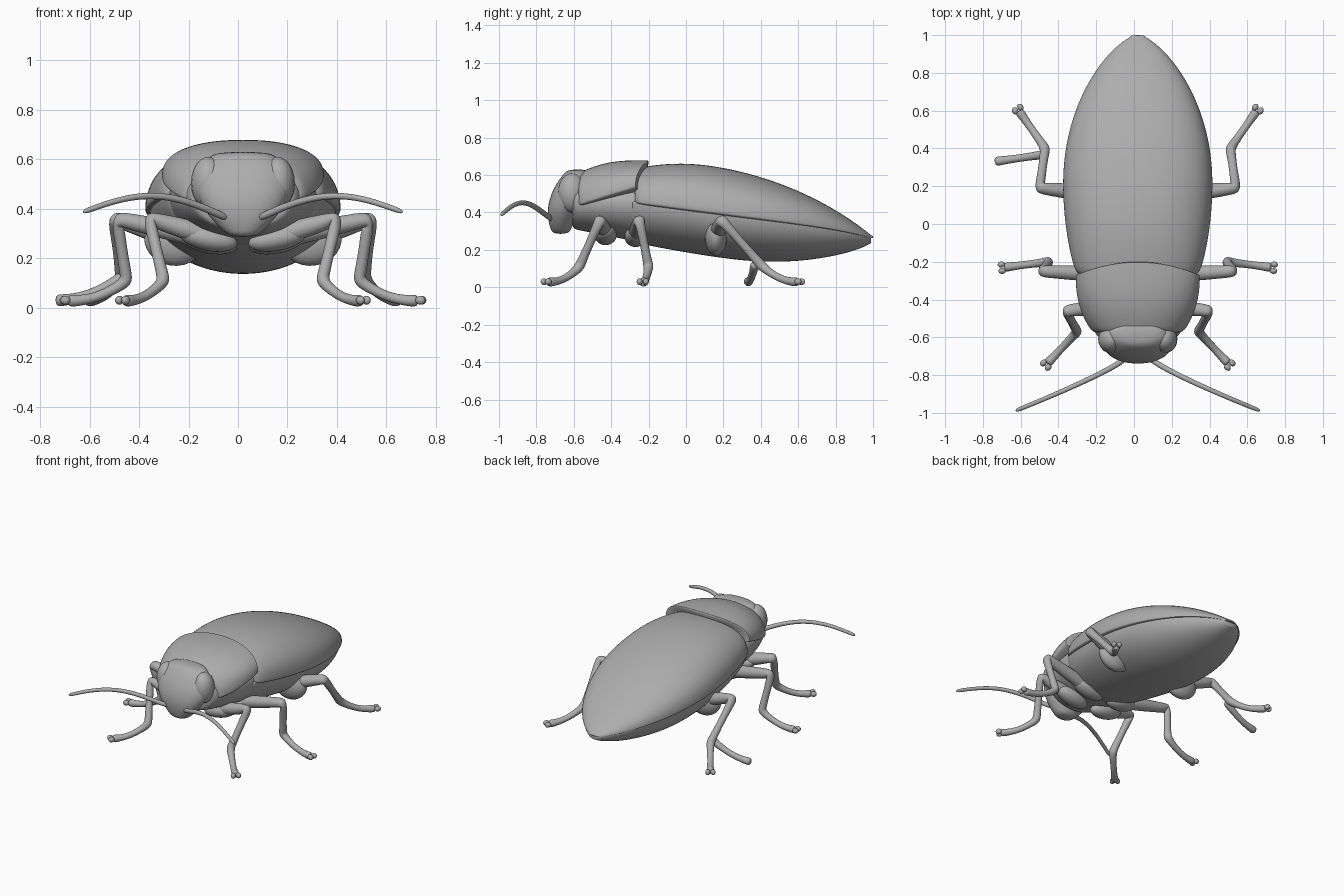
import bpy, bmesh, math
from mathutils import Vector

old = bpy.data.objects.get("Cube")
if old:
    bpy.data.objects.remove(old, do_unlink=True)

AXIS = Vector((.02, 0, 0))  # the body axis sits slightly off centre

shell_grey = bpy.data.materials.new("shell grey")
shell_grey.use_nodes = True
shell_grey.diffuse_color = (.42, .42, .42, 1)
shader = shell_grey.node_tree.nodes["Principled BSDF"]
shader.inputs["Base Color"].default_value = shell_grey.diffuse_color


def finish(name, bm):
    bmesh.ops.recalc_face_normals(bm, faces=bm.faces)
    for face in bm.faces:
        face.smooth = True
    mesh = bpy.data.meshes.new(name)
    bm.to_mesh(mesh)
    bm.free()
    mesh.materials.append(shell_grey)
    part = bpy.data.objects.new(name, mesh)
    bpy.context.collection.objects.link(part)
    return part


def skin(name, rings):
    """Bridge a list of point rings, cap both ends and smooth the result."""
    bm = bmesh.new()
    rows = [[bm.verts.new(point) for point in ring] for ring in rings]
    count = len(rows[0])
    for a, b in zip(rows, rows[1:]):
        for i in range(count):
            j = (i + 1) % count
            bm.faces.new((a[i], a[j], b[j], b[i]))
    bm.faces.new(rows[0])
    bm.faces.new(rows[-1])
    smooth = finish(name, bm).modifiers.new("smooth", 'SUBSURF')
    smooth.levels = smooth.render_levels = 2


def ellipsoid(name, location, size, tilt=0, turn=0):
    bm = bmesh.new()
    bmesh.ops.create_uvsphere(bm, u_segments=20, v_segments=12, radius=1)
    part = finish(name, bm)
    part.location, part.scale = location, size
    part.rotation_euler = (0, tilt, turn)


def angles(count):
    return [math.tau * i / count for i in range(count)]


def signed_power(value, power):
    return math.copysign(abs(value) ** power, value)


def dome(at, peak, before, after, power=1):
    """Rounded swell: one at the peak, zero at the given distances from it."""
    u = (at - peak) / (before if at < peak else after)
    return max(0, 1 - u * u) ** power


def end_lip(ring, shift):
    """A shrunken copy of an end ring, pushed outwards to round the edge."""
    centre = sum(ring, Vector()) / len(ring)
    return [centre.lerp(p, .85) + Vector((0, shift, 0)) for p in ring]


def body_loft(name, start, end, width, rim, rise, drop, bow=0, steps=14):
    """Loft along y; width, rim, rise and drop are functions of y."""
    rings = []
    for i in range(steps + 1):
        t = math.sin(i / steps * math.pi / 2)
        y = start + (end - start) * t
        ring = []
        for a in angles(28):
            s = math.sin(a)
            x = signed_power(math.cos(a), .87 if s > 0 else 1)
            height = rise(y) * s ** .87 if s > 0 else drop(y) * s
            lobe = bow * t ** 4 * (1 - x * x)
            ring.append(AXIS + Vector((width(y) * x, y + lobe, rim(y) + height)))
        rings.append(ring)
    skin(name, [end_lip(rings[0], -.01)] + rings + [end_lip(rings[-1], .01)])


# wing cases and the belly beneath them share one outline
def outline(y):
    return .01 + .39 * dome(y, .22, 1, .78, .7)


def case_rim(y):
    return .42 - .13 * y - .03 * max(0, y) ** 6


body_loft("wing_cases", -.27, .99, outline, case_rim,
          rise=lambda y: .01 + .24 * dome(y, .1, .7, .9),
          drop=lambda y: .03 * dome(y, 0, 1, 1))
body_loft("belly", -.3, .98, lambda y: .95 * outline(y), case_rim,
          rise=lambda y: .02 * dome(y, 0, 1, 1),
          drop=lambda y: .01 + .23 * dome(y, .25, 1.5, .75, .75))


# shield behind the head, with a lobed rear edge, and the chest below it
def shield_rim(y):
    return .62 + .3 * y


body_loft("shield", -.57, -.27, lambda y: .33 * dome(y, -.3, .4, .4, .5), shield_rim,
          rise=lambda y: .68 - .9 * (y + .3) ** 2 - shield_rim(y),
          drop=lambda y: .04, bow=.07)
body_loft("chest", -.6, -.2, lambda y: .3 * dome(y, -.25, .5, .5, .5), lambda y: .45,
          rise=lambda y: .12, drop=lambda y: .26 + .2 * y)

# head: stacked rings that narrow down to the mouth
head_rings = []
for step in range(12):
    z = .285 + step * .0315
    half = .02 + .175 * dome(z, .52, .26, .16)
    front = -.74 + 2 * (z - .4) ** 2
    back = -.52 - .5 * max(0, .5 - z)
    head_rings.append([AXIS + Vector((
        half * signed_power(math.cos(a), .85),
        (front + back) / 2 + (back - front) / 2 * math.sin(a), z)) for a in angles(24)])
skin("head", head_rings)


def tube(name, path):
    """Round limb through (point, radius) pairs."""
    points = [point for point, radius in path]
    up, rings = Vector((.1, .3, 1)), []
    for i, (point, radius) in enumerate(path):
        along = (points[min(i + 1, len(points) - 1)] - points[max(i - 1, 0)]).normalized()
        up = (up - along * up.dot(along)).normalized()
        side = along.cross(up)
        rings.append([point + radius * 1.1 * (math.cos(a) * up + math.sin(a) * side)
                      for a in angles(8)])
    skin(name, rings)


# thickness along each leg segment: fraction of its length, radius
FEMUR = ((0, .035), (.3, .045), (.85, .034))
TIBIA = ((0, .032), (.12, .027), (.5, .021), (.88, .025))
FOOT = ((0, .028), (.15, .022), (.5, .019), (.85, .022), (1, .028))


def segment(a, b, thickness, sag=0):
    return [(a.lerp(b, f) - Vector((0, 0, sag * dome(f, .5, .5, .5))), radius)
            for f, radius in thickness]


def claws(name, ankle, toe):
    """Two small lobes at the end of a foot."""
    along = toe - ankle
    along.z = 0
    along.normalize()
    across = Vector((-along.y, along.x, 0))
    for k in (-1, 1):
        ellipsoid(name, toe + along * .01 + across * k * .017, (.02, .016, .018),
                  turn=math.atan2(along.y, along.x))


# hip, knee, ankle and toe, with x measured from the body axis
LEGS = {
    "front": ((.1, -.43, .28), (.38, -.46, .36), (.32, -.57, .11), (.48, -.74, .03)),
    "middle": ((.1, -.27, .27), (.51, -.25, .36), (.47, -.2, .11), (.71, -.23, .03)),
    "hind": ((.24, .16, .27), (.52, .19, .36), (.49, .4, .12), (.63, .6, .03)),
}

for side, label in ((1, "left"), (-1, "right")):
    def place(x, y, z):
        return AXIS + Vector((side * x, y, z))

    for which, joints in LEGS.items():
        hip, knee, ankle, toe = [place(*joint) for joint in joints]
        tube(f"{label}_{which}_leg", segment(hip, knee, FEMUR)
             + segment(knee, ankle, TIBIA) + segment(ankle, toe, FOOT, .03))
        claws(f"{label}_{which}_claw", ankle, toe)
        ellipsoid(f"{label}_{which}_hip", hip + Vector((side * .04, 0, 0)),
                  (.12, .06, .1 if which == "hind" else .05), tilt=-side * .2)

    # antenna arching outwards, and the eye bulge beside it
    tube(f"{label}_antenna", [
        (place(.06 + .59 * t, -.71 - .28 * t ** .85,
               .36 + .025 * t + .08 * math.sin(math.pi * t)), .015 - .004 * t)
        for t in (i / 10 for i in range(11))])
    ellipsoid(f"{label}_eye", place(.14, -.61, .505), (.07, .075, .105))

# second foot growing from the right hind ankle
spare_ankle, spare_toe = Vector((-.46, .37, .13)), Vector((-.74, .33, .03))
tube("right_spare_foot", segment(spare_ankle, spare_toe, FOOT, .03))
